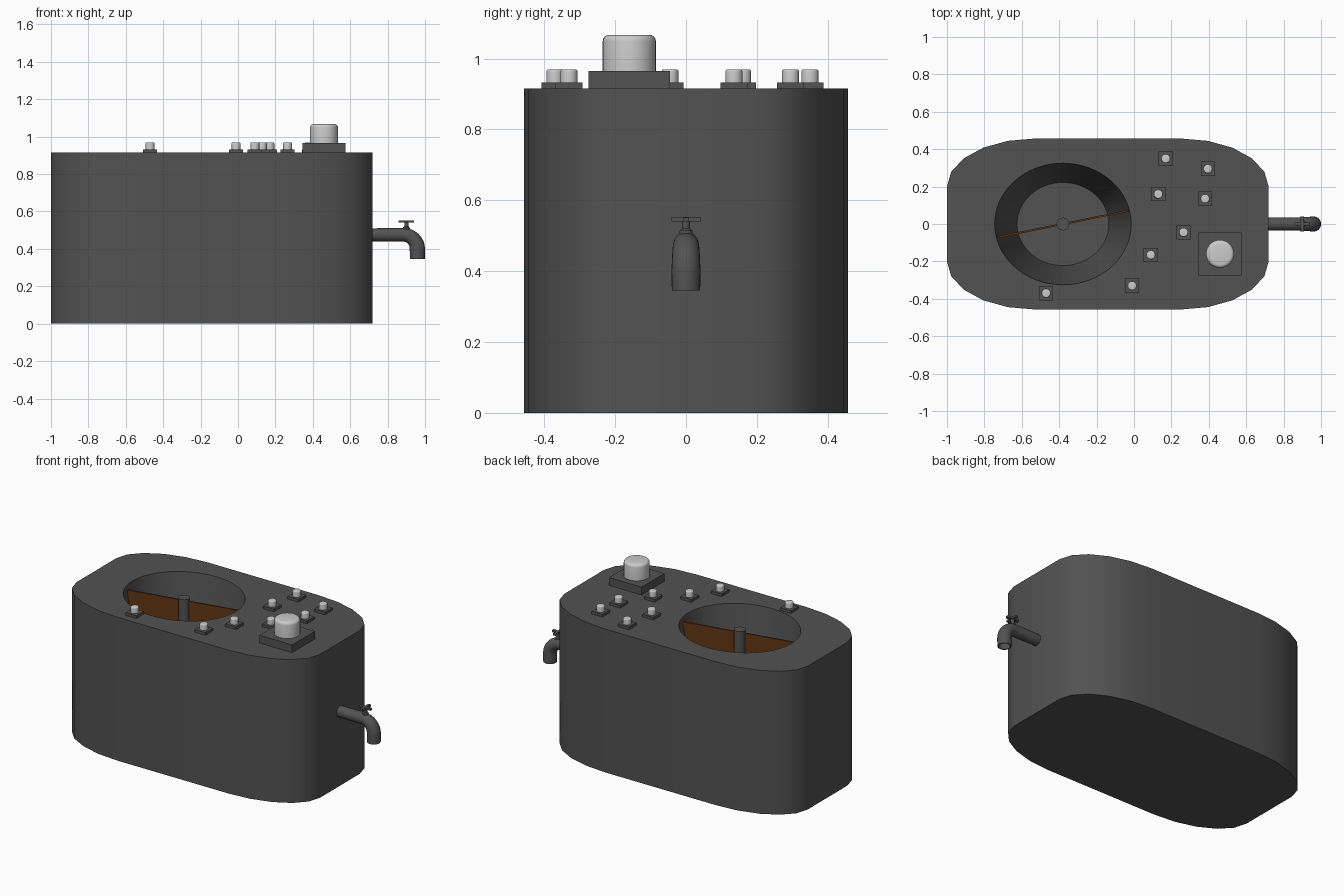
import bpy, bmesh
from math import sin, cos, pi, radians, atan2
from mathutils import Vector

if "Cube" in bpy.data.objects:
    bpy.data.objects.remove(bpy.data.objects["Cube"])


def material(name, rgb):
    m = bpy.data.materials.new(name)
    m.diffuse_color = (*rgb, 1)
    m.use_nodes = True
    m.node_tree.nodes["Principled BSDF"].inputs["Base Color"].default_value = m.diffuse_color
    return m


DARK = material("dark_grey", (0.085, 0.085, 0.085))
LIGHT = material("light_grey", (0.55, 0.55, 0.55))
BROWN = material("brown", (0.12, 0.035, 0.006))


def smooth(ob):
    bpy.ops.object.select_all(action='DESELECT')
    bpy.context.view_layer.objects.active = ob
    ob.select_set(True)
    bpy.ops.object.shade_smooth_by_angle(angle=radians(32))


def loft(name, rings, mat):
    """Closed skin through equal-length rings of points, capped at both ends."""
    bm = bmesh.new()
    loops = [[bm.verts.new(p) for p in ring] for ring in rings]
    n = len(rings[0])
    for a, b in zip(loops, loops[1:]):
        for i in range(n):
            j = (i + 1) % n
            bm.faces.new((a[i], a[j], b[j], b[i]))
    bm.faces.new(loops[0])
    bm.faces.new(loops[-1])
    bmesh.ops.recalc_face_normals(bm, faces=bm.faces)
    me = bpy.data.meshes.new(name)
    bm.to_mesh(me)
    bm.free()
    ob = bpy.data.objects.new(name, me)
    bpy.context.collection.objects.link(ob)
    me.materials.append(mat)
    smooth(ob)
    return ob


def ellipse(x, y, z, rx, ry, n=32):
    return [(x + rx * cos(2 * pi * i / n), y + ry * sin(2 * pi * i / n), z) for i in range(n)]


def box(name, x, y, z0, z1, sx, sy, mat, angle=0):
    pts = [(-sx, -sy), (sx, -sy), (sx, sy), (-sx, sy)]
    c, s = cos(angle), sin(angle)
    pts = [(x + c * u - s * v, y + s * u + c * v) for u, v in pts]
    return loft(name, [[(u, v, z) for u, v in pts] for z in (z0, z1)], mat)


# Body: stretched block with elliptical corners
TOP = 0.915
outline = []
for k, (cx, cy) in enumerate([(0.25, 0.2), (-0.53, 0.2), (-0.53, -0.2), (0.25, -0.2)]):
    for i in range(6):
        a = k * pi / 2 + i * pi / 10
        outline.append((cx + 0.47 * cos(a), cy + 0.257 * sin(a)))
body = loft("body", [[(x, y, z) for x, y in outline] for z in (0, TOP)], DARK)

# Tapered tub cut into the body
BX, FLOOR = -0.38, 0.15
slope_top = 1.0
grow = (slope_top - FLOOR) / (TOP - FLOOR)
cutter = loft("tub_cutter", [ellipse(BX, 0, FLOOR, 0.245, 0.222, 64),
                             ellipse(BX, 0, slope_top, 0.245 + 0.12 * grow, 0.222 + 0.103 * grow, 64)], DARK)
cutter.hide_render = True
mod = body.modifiers.new("tub", 'BOOLEAN')
mod.operation = 'DIFFERENCE'
mod.object = cutter
mod.solver = 'EXACT'
bpy.context.view_layer.objects.active = body
bpy.ops.object.modifier_apply(modifier=mod.name)
bpy.data.objects.remove(cutter)
smooth(body)

# Paddle across the tub and its centre post
ang = atan2(0.0725, 0.36)
d, nrm = Vector((cos(ang), sin(ang), 0)), Vector((-sin(ang), cos(ang), 0)) * 0.005
rings = []
for z, half in ((FLOOR, 0.243), (0.89, 0.359)):
    c = Vector((BX, 0, z))
    rings.append([c - d * half - nrm, c + d * half - nrm, c + d * half + nrm, c - d * half + nrm])
loft("paddle", rings, BROWN)
loft("paddle_post", [ellipse(BX, 0, z, 0.034, 0.034, 24) for z in (FLOOR, 0.908)], DARK)


# Knobs on square bases
def knob(name, x, y, half, base_top, r, top, bevel):
    box(name + "_base", x, y, TOP, base_top, half, half, DARK)
    profile = [(r, base_top), (r, top - bevel), (r - 0.08 * bevel, top - 0.62 * bevel),
               (r - 0.3 * bevel, top - 0.3 * bevel), (r - 0.62 * bevel, top - 0.08 * bevel), (r - bevel, top)]
    loft(name, [ellipse(x, y, z, q, q) for q, z in profile], LIGHT)


knob("large_knob", 0.46, -0.16, 0.115, 0.965, 0.075, 1.067, 0.018)
buttons = [(0.17, 0.35), (0.395, 0.295), (0.13, 0.16), (0.38, 0.135),
           (0.265, -0.045), (0.09, -0.165), (-0.01, -0.33), (-0.47, -0.37)]
for i, (x, y) in enumerate(buttons):
    knob(f"button_{i + 1}", x, y, 0.038, 0.932, 0.024, 0.969, 0.006)

# Tap: bent pipe with a hollow mouth
path = [(0.70, 0.475, 0, 0.035), (0.86, 0.475, 0, 0.036)]
for i in range(9):
    a = i / 8 * pi / 2
    path.append((0.885 + 0.074 * sin(a), 0.401 + 0.074 * cos(a), a, 0.036 + 0.005 * i / 8))
path += [(0.959, 0.345, pi / 2, 0.04), (0.959, 0.345, pi / 2, 0.033), (0.959, 0.40, pi / 2, 0.033)]
rings = []
for x, z, a, r in path:
    rings.append([(x + r * cos(t) * sin(a), r * sin(t), z + r * cos(t) * cos(a))
                  for t in (2 * pi * k / 24 for k in range(24))])
loft("tap", rings, DARK)

# Tap valve stem and cross handle
loft("valve_stem", [ellipse(0.90, 0, z, r, r, 16)
                    for z, r in ((0.49, 0.02), (0.515, 0.018), (0.52, 0.011), (0.548, 0.011))], DARK)
for i in range(2):
    box(f"valve_handle_{i + 1}", 0.90, 0, 0.540, 0.552 + 0.001 * i, 0.041, 0.009, DARK, i * pi / 2)
